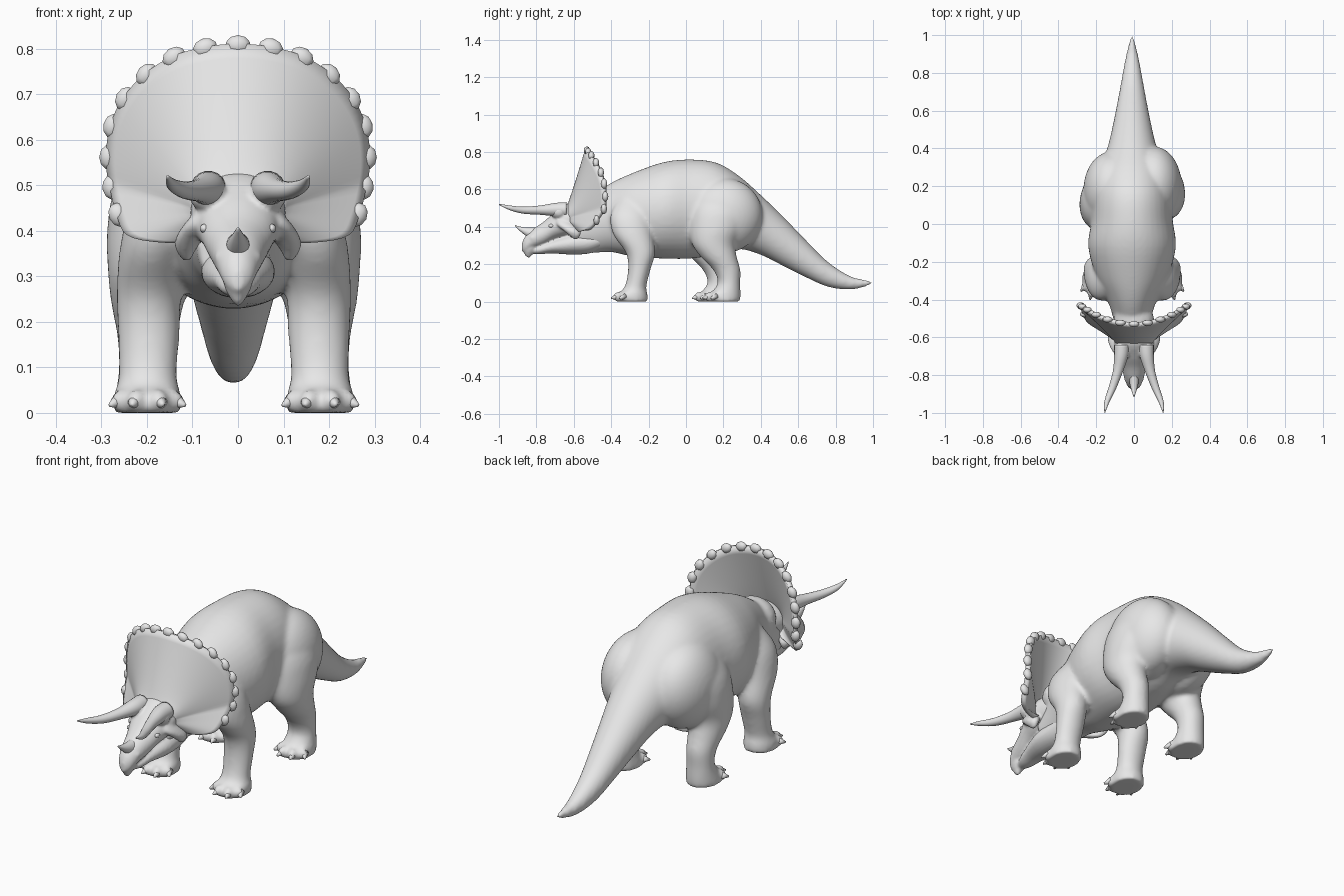
import bpy, bmesh, math
from mathutils import Matrix, Vector

cube = bpy.data.objects.get("Cube")
if cube:
    bpy.data.objects.remove(cube, do_unlink=True)

hide = bpy.data.materials.new("plain_grey")
hide.use_nodes = True
GREY = (0.8, 0.8, 0.8, 1)
hide.diffuse_color = GREY
for node in hide.node_tree.nodes:
    if node.type == "BSDF_PRINCIPLED":
        node.inputs["Base Color"].default_value = GREY


def spline(points, steps):
    """Smooth curve through points of any dimension."""
    result = []
    last = len(points) - 1
    for i in range(last):
        a, b, c, d = (points[min(max(i + k, 0), last)] for k in (-1, 0, 1, 2))
        for s in range(steps):
            t = s / steps
            result.append([
                q + t * ((r - p) + t * ((2 * p - 5 * q + 4 * r - w) + t * (3 * (q - r) + w - p))) / 2
                for p, q, r, w in zip(a, b, c, d)])
    return result + [list(points[-1])]


def loft(bm, rings, axis, sides=28, steps=4):
    """Closed skin over elliptical rings (x, y, z, width, depth) lying across an axis."""
    loops = []
    for x, y, z, a, b in spline(rings, steps):
        loop = []
        for k in range(sides):
            u = a * math.cos(math.tau * k / sides)
            v = b * math.sin(math.tau * k / sides)
            spot = (x + u, y, z + v) if axis == "y" else (x + u, y + v, z)
            loop.append(bm.verts.new(spot))
        loops.append(loop)
    for low, high in zip(loops, loops[1:]):
        for k in range(sides):
            n = (k + 1) % sides
            bm.faces.new((low[k], low[n], high[n], high[k]))
    bm.faces.new(loops[0])
    bm.faces.new(loops[-1])


def ball(bm, spot, size, turn=0, axis="Z", segments=16):
    matrix = Matrix.Translation(spot) @ Matrix.Rotation(turn, 4, axis) @ Matrix.Diagonal((*size, 1))
    bmesh.ops.create_uvsphere(bm, u_segments=segments, v_segments=segments // 2, radius=1, matrix=matrix)


def finish(name, bm, voxel=0, relax=0):
    """Turn a bmesh into an object, optionally fused into one skin."""
    bmesh.ops.recalc_face_normals(bm, faces=bm.faces)
    mesh = bpy.data.meshes.new(name)
    bm.to_mesh(mesh)
    bm.free()
    mesh.materials.append(hide)
    for face in mesh.polygons:
        face.use_smooth = True
    obj = bpy.data.objects.new(name, mesh)
    bpy.context.collection.objects.link(obj)
    if voxel:
        fuse = obj.modifiers.new("fuse", "REMESH")
        fuse.mode = "VOXEL"
        fuse.voxel_size = voxel
        fuse.use_smooth_shade = True
        soft = obj.modifiers.new("soften", "SMOOTH")
        soft.factor = 0.5
        soft.iterations = relax
    return obj


def flip(rings, side, dx=0, dy=0):
    return [(side * x + dx, y + dy, *rest) for x, y, *rest in rings]


# Torso, neck and tail: y, z, half width, half height
TRUNK = [
    (-.62, .37, .08, .1), (-.5, .415, .1, .155), (-.4, .45, .132, .185),
    (-.28, .465, .19, .225), (-.12, .488, .232, .258), (.02, .495, .215, .265),
    (.16, .497, .205, .247), (.28, .478, .178, .197), (.4, .41, .132, .16),
    (.52, .322, .103, .132), (.64, .23, .079, .1), (.76, .145, .057, .067),
    (.88, .1, .035, .036), (.97, .099, .014, .017), (1, .102, .004, .004)]
FRONT_LEG = [
    (.12, -.29, .55, .04, .07), (.155, -.3, .46, .07, .105),
    (.177, -.285, .36, .074, .105), (.187, -.243, .26, .071, .078),
    (.187, -.25, .17, .068, .06), (.189, -.27, .08, .064, .058),
    (.19, -.285, .04, .074, .08), (.19, -.29, 0, .075, .088)]
HIND_LEG = [
    (.12, .18, .61, .07, .12), (.16, .18, .5, .1, .15),
    (.175, .165, .4, .104, .145), (.184, .148, .31, .093, .117),
    (.19, .175, .24, .08, .097), (.19, .218, .17, .067, .073),
    (.19, .23, .1, .063, .06), (.19, .21, .04, .071, .082),
    (.19, .2, 0, .075, .09)]

body = bmesh.new()
loft(body, [(-.01, *ring) for ring in TRUNK], "y", 40)
ball(body, (0, -.51, .49), (.11, .09, .09))
nails = bmesh.new()
for side in (1, -1):
    lag = -.055 if side < 0 else 0
    # Heavy hip muscle blending thigh into tail
    ball(body, (side * .115 - .008, .205 + lag / 2, .46), (.145, .205, .2), 0, "Z", 40)
    for leg, dy in ((FRONT_LEG, 0), (HIND_LEG, lag)):
        rings = flip(leg, side, -.009, dy)
        loft(body, rings, "z")
        # Toes and blunt nails fanned round the front of the foot
        x, y, z, a, b = rings[-1]
        for angle in (-58, -21, 21, 58):
            turn = math.radians(angle)
            out = Vector((math.sin(turn), -math.cos(turn), 0))
            spot = Vector((x + a * .87 * out.x, y + b * .92 * out.y, .026))
            ball(body, spot, (.023, .03, .027), turn)
            tilt = Vector((out.x * .5, out.y, -.2)).to_track_quat("Z", "Y").to_matrix().to_4x4()
            place = Matrix.Translation(spot + out * .019 - Vector((0, 0, .004))) @ tilt
            bmesh.ops.create_cone(nails, cap_ends=True, segments=14, radius1=.019,
                                  radius2=.004, depth=.036, matrix=place)
finish("body", body, .01, 12)
finish("toe_nails", nails)

# Skull, jaw, hooked beak, cheeks and brows
SKULL = [
    (-.5, .46, .08, .07), (-.62, .44, .105, .09), (-.7, .405, .086, .075),
    (-.76, .365, .066, .063), (-.82, .335, .05, .052),
    (-.86, .305, .033, .043), (-.878, .29, .01, .02)]
JAW = [
    (-.43, .34, .07, .05), (-.52, .315, .078, .058), (-.62, .308, .08, .056),
    (-.72, .294, .056, .036), (-.78, .278, .04, .025), (-.82, .272, .02, .016)]
BEAK = [
    (0, -.81, .34, .03, .04), (0, -.832, .285, .032, .038),
    (0, -.842, .25, .016, .02), (0, -.84, .234, .004, .005)]
CHEEK = [
    (.085, -.66, .435, .015, .03), (.092, -.64, .41, .03, .05),
    (.108, -.61, .38, .03, .045), (.115, -.595, .355, .02, .03),
    (.112, -.59, .335, .008, .012)]
head = bmesh.new()
loft(head, [(0, *ring) for ring in SKULL], "y")
loft(head, [(0, *ring) for ring in JAW], "y")
loft(head, BEAK, "z")
for side in (1, -1):
    loft(head, flip(CHEEK, side), "z")
    ball(head, (side * .066, -.68, .48), (.042, .045, .04))
    ball(head, (side * .035, -.815, .34), (.018, .025, .018))
finish("head", head, .006, 6)

# Horns and eyes
BROW_HORN = [
    (.065, -.64, .492, .04, .04), (.068, -.7, .492, .037, .036),
    (.085, -.78, .489, .027, .025), (.115, -.87, .489, .021, .019),
    (.143, -.94, .501, .014, .013), (.155, -1, .52, .002, .003)]
NOSE_HORN = [
    (0, -.76, .355, .032, .045), (0, -.82, .363, .027, .033),
    (0, -.87, .38, .017, .018), (0, -.915, .406, .002, .003)]
for side, label in ((1, "left"), (-1, "right")):
    horn = bmesh.new()
    loft(horn, flip(BROW_HORN, side), "y", 18)
    finish(label + "_brow_horn", horn)
    eye = bmesh.new()
    ball(eye, (side * .074, -.72, .405), (.01, .015, .01))
    finish(label + "_eye", eye)
horn = bmesh.new()
loft(horn, NOSE_HORN, "y", 18)
finish("nose_horn", horn)

# Neck frill: half of the rim outline, x and z
RIM = [
    (0, .808), (.072, .801), (.14, .781), (.2, .743), (.247, .69), (.274, .63),
    (.283, .562), (.276, .495), (.262, .435), (.238, .388), (.17, .378), (.11, .385)]


def rim_spot(x, z):
    return Vector((x, -.53 + .1 * (x / .285) ** 2 - max(0, .5 - z) * .5, z))


full_rim = [(-x, z) for x, z in reversed(RIM[1:])] + RIM
frill = bmesh.new()
rows = []
for x, z in spline(full_rim, 4):
    edge = rim_spot(x, z)
    root = Vector((x * .28, -.635, .44 + (z - .44) * .13))
    row = []
    for k in range(11):
        v = k / 10
        spot = root.lerp(edge, v)
        spot.y = root.y + (edge.y - root.y) * v ** .9
        row.append(frill.verts.new(spot))
    rows.append(row)
for one, two in zip(rows, rows[1:]):
    for k in range(10):
        frill.faces.new((one[k], one[k + 1], two[k + 1], two[k]))
shell = finish("frill", frill)
thick = shell.modifiers.new("thickness", "SOLIDIFY")
thick.thickness = .022
thick.offset = 0

# Flattened knobs lying along the frill edge
knobs = bmesh.new()
for i, (x, z) in enumerate(RIM[:-3]):
    for side in ((1, -1) if i else (1,)):
        lean = math.atan2(side * x, z - .56)
        ball(knobs, rim_spot(side * x, z), (.029, .017, .022), lean, "Y", 10)
finish("frill_knobs", knobs)
